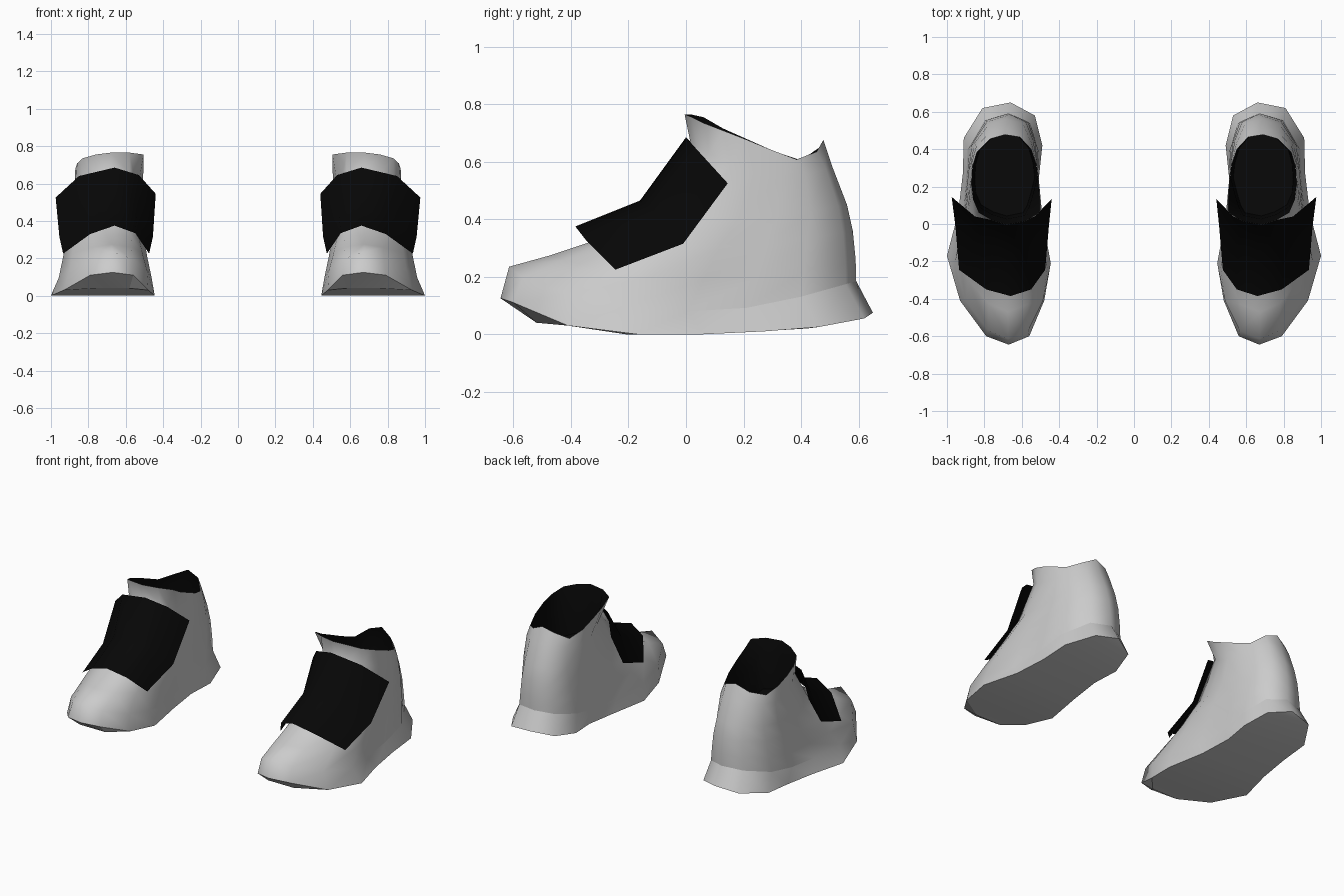
import bpy, bmesh, math
from mathutils import Vector

if "Cube" in bpy.data.objects:
    bpy.data.objects.remove(bpy.data.objects["Cube"])


def material(name, value):
    m = bpy.data.materials.new(name)
    m.diffuse_color = (value, value, value, 1)
    m.use_nodes = True
    m.node_tree.nodes["Principled BSDF"].inputs["Base Color"].default_value = m.diffuse_color
    return m


GREY = material("light_grey", 0.6)
BLACK = material("black", 0.002)


def make(name, verts, faces, mat, angle):
    """Mesh one shoe part and mirror it to the other foot."""
    me = bpy.data.meshes.new(name)
    me.from_pydata(verts, [], faces)
    me.materials.append(mat)
    ob = bpy.data.objects.new(name, me)
    bpy.context.collection.objects.link(ob)
    bpy.context.view_layer.objects.active = ob
    ob.select_set(True)
    bpy.ops.object.shade_smooth_by_angle(angle=math.radians(angle))
    ob.select_set(False)
    mod = ob.modifiers.new("other_foot", "MIRROR")
    mod.use_mirror_merge = False
    return ob


def loft(rings, flip=False):
    """Join closed rings of equal length with quads."""
    n = len(rings[0])
    verts = [tuple(p) for r in rings for p in r]
    faces = []
    for j in range(len(rings) - 1):
        for k in range(n):
            q = [j * n + k, j * n + (k + 1) % n,
                 (j + 1) * n + (k + 1) % n, (j + 1) * n + k]
            faces.append(q[::-1] if flip else q)
    return verts, faces


# Sole edge: toe, outer side, heel, inner side
SOLE = [(.67, -.645, .125), (.79, -.60, .11), (.93, -.41, .03), (1.0, -.17, 0),
        (.94, .06, 0), (.915, .27, .01), (.91, .46, .025), (.81, .62, .055),
        (.66, .65, .075), (.53, .58, .05), (.49, .42, .02), (.51, .25, .01),
        (.49, .04, 0), (.445, -.21, 0), (.48, -.41, .03), (.56, -.60, .11)]
# Collar edge, same order, with a raised heel tab
COLLAR = [(.68, -.005, .765), (.76, .02, .755), (.83, .06, .735), (.86, .13, .708),
          (.87, .21, .677), (.865, .30, .64), (.84, .385, .608), (.77, .455, .635),
          (.69, .478, .675), (.61, .465, .65), (.55, .40, .605), (.52, .31, .635),
          (.51, .22, .675), (.505, .13, .715), (.505, .06, .755), (.58, .015, .765)]


def ring(fy, fz, by, bz, sag, w, tuck=0, power=1):
    """Ring between sole and collar, set by its front and back points."""
    pts = []
    for k, (s, c) in enumerate(zip(SOLE, COLLAR)):
        f = (1 - w) * (s[1] + .645) / 1.295 + w * (c[1] + .005) / .483
        dip = max(0, math.sin(math.pi * f)) ** (power if f < .5 else 1)
        x = s[0] + (c[0] - s[0]) * w + tuck * {14: 1, 13: .6}.get(k, 0)
        pts.append((x, fy + (by - fy) * f, fz + (bz - fz) * f - sag * dip))
    return pts


# Sole band and upper, tucked in under the strap
mid = [ring(-.615, .235, .592, .185, .13, .3, 0, .6),
       ring(-.47, .275, .59, .26, .08, .45, .02, .8),
       ring(-.32, .325, .58, .36, .04, .6, .035),
       ring(-.14, .44, .56, .45, .04, .8, .055),
       ring(.015, .67, .51, .58, .07, .95, .05)]
verts, faces = loft([SOLE] + mid + [COLLAR])
upper = make("shoe_upper", verts, faces, GREY, 100)

# Crisp seam above the sole band around the heel
for e in upper.data.edges:
    if all(16 + 4 <= v <= 16 + 12 for v in e.vertices):
        e.use_edge_sharp = True

# Flat underside with a lifted toe
a, b = 16, 17
under = [[0, 1, a, b, 15], [1, 2, a], [15, b, 14], [a, 2, 14, b]]
under += [[k, k + 1, 15 - k, 16 - k] for k in range(2, 7)]
under.append([7, 8, 9])
make("shoe_underside", SOLE + [(.76, -.52, .04), (.58, -.52, .04)],
     [f[::-1] for f in under], GREY, 20)

# Dark lining inside the collar
centre = Vector((.69, .25, 0))


def inset(pts, scale, drop):
    return [(centre.x + (p[0] - centre.x) * scale,
             centre.y + (p[1] - centre.y) * scale, p[2] - drop) for p in pts]


verts, faces = loft([inset(COLLAR, .997, 0), inset(mid[4], .95, 0),
                     inset(mid[4], .88, .2)], flip=True)
faces.append(list(range(32, 48)))
make("collar_lining", verts, faces, BLACK, 60)

# Wide strap over the instep: front, middle and top rows
STRAP = [
    [(.475, -.245, .225), (.55, -.35, .335), (.66, -.385, .375), (.79, -.35, .33), (.935, -.245, .225)],
    [(.455, -.01, .315), (.54, -.11, .43), (.66, -.16, .465), (.81, -.11, .43), (.955, -.01, .315)],
    [(.44, .135, .545), (.53, .04, .645), (.66, 0, .685), (.85, .04, .64), (.975, .145, .525)]]
strap_faces = [[j * 5 + k, j * 5 + k + 1, j * 5 + k + 6, j * 5 + k + 5]
               for j in range(2) for k in range(4)]
make("instep_strap", [p for row in STRAP for p in row], strap_faces, BLACK, 60)
